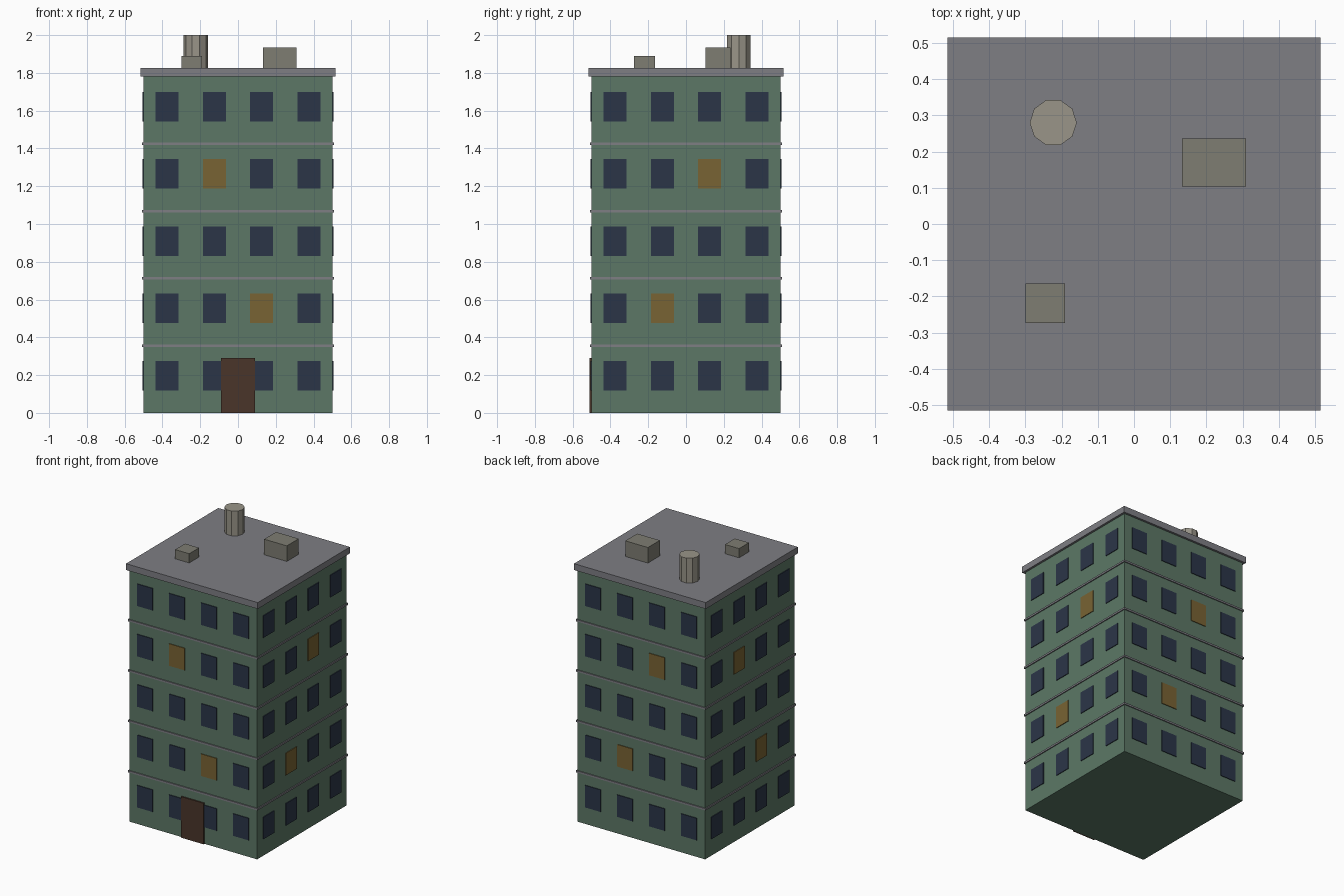
import bpy, bmesh, math
from mathutils import Matrix, Vector

if "Cube" in bpy.data.objects:
    bpy.data.objects.remove(bpy.data.objects["Cube"])


def material(name, rgb):
    m = bpy.data.materials.new(name)
    m.diffuse_color = (*rgb, 1)
    m.use_nodes = True
    m.node_tree.nodes["Principled BSDF"].inputs["Base Color"].default_value = m.diffuse_color
    return m


WALL = material("wall_green", (0.107, 0.187, 0.133))
GLASS = material("dark_glass", (0.024, 0.036, 0.064))
LIT = material("lit_glass", (0.19, 0.125, 0.033))
WOOD = material("door_brown", (0.068, 0.036, 0.023))
ROOF = material("roof_grey", (0.21, 0.21, 0.23))
UNIT = material("unit_grey", (0.21, 0.205, 0.17))
TANK = material("tank_grey", (0.32, 0.30, 0.25))


def finish(name, bm, mat):
    mesh = bpy.data.meshes.new(name)
    bm.to_mesh(mesh)
    bm.free()
    mesh.materials.append(mat)
    obj = bpy.data.objects.new(name, mesh)
    bpy.context.collection.objects.link(obj)
    return obj


def add_box(bm, centre, size, turn=Matrix()):
    m = turn @ Matrix.Translation(centre) @ Matrix.Diagonal((*size, 1))
    bmesh.ops.create_cube(bm, size=1, matrix=m)


def box(name, centre, size, mat):
    bm = bmesh.new()
    add_box(bm, centre, size)
    return finish(name, bm, mat)


FLOORS, STOREY = 5, 0.356
TOP = FLOORS * STOREY
ROOF_TOP = 1.825

# Main block and roof slab
box("walls", (0, 0, TOP / 2), (1, 1, TOP), WALL)
box("roof_slab", (0, 0, (TOP + ROOF_TOP) / 2), (1.03, 1.03, ROOF_TOP - TOP), ROOF)

# Thin ledges between storeys
for f in range(1, FLOORS):
    box(f"ledge_{f}", (0, 0, f * STOREY), (1.014, 1.014, 0.013), ROOF)

# Windows: four columns on every side, two lit per side
dark, lit = bmesh.new(), bmesh.new()
for side in range(4):
    turn = Matrix.Rotation(side * math.pi / 2, 4, 'Z')
    # columns mirror on the back and left so opposite sides match
    flip = -1 if side in (0, 3) else 1
    for f in range(FLOORS):
        for x in (-0.375, -0.125, 0.125, 0.375):
            lit_x = {3: 0.125 * flip, 1: -0.125 * flip}.get(f)
            add_box(lit if x == lit_x else dark,
                    (x, -0.5, 0.197 + f * STOREY), (0.122, 0.01, 0.156), turn)
finish("dark_windows", dark, GLASS)
finish("lit_windows", lit, LIT)

# Front door
box("door", (0, -0.5, 0.145), (0.178, 0.02, 0.29), WOOD)

# Rooftop units and ten-sided tank
box("large_roof_unit", (0.221, 0.17, 1.88), (0.177, 0.133, 0.11), UNIT)
box("small_roof_unit", (-0.245, -0.219, 1.8575), (0.11, 0.11, 0.065), UNIT)
bpy.ops.mesh.primitive_cylinder_add(
    vertices=10, radius=0.065, depth=2 - ROOF_TOP,
    location=(-0.223, 0.28, (2 + ROOF_TOP) / 2), rotation=(0, 0, math.pi / 2))
tank = bpy.context.object
tank.name = "roof_tank"
tank.data.materials.append(TANK)
